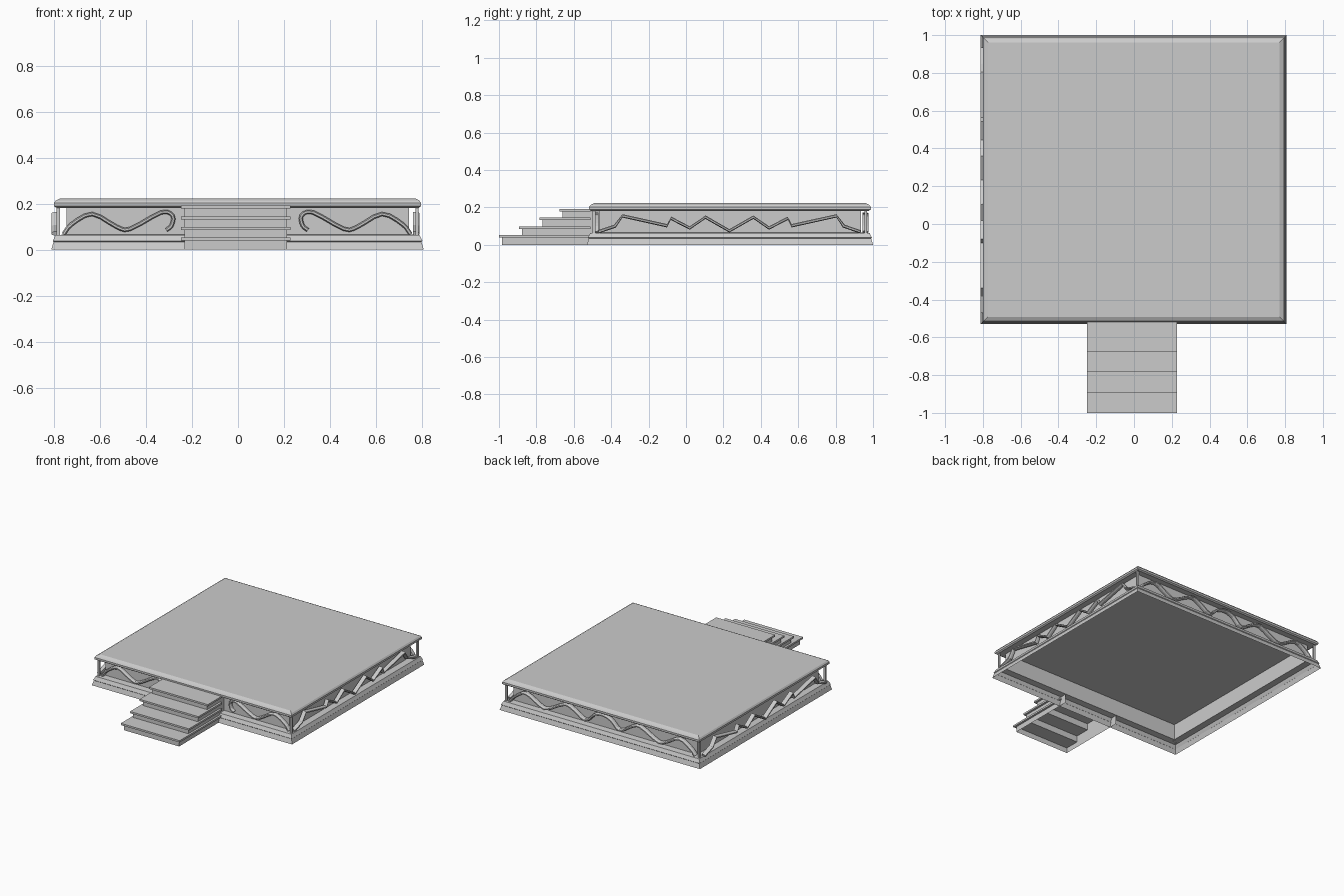
import bpy, bmesh
from mathutils import Vector

if "Cube" in bpy.data.objects:
    bpy.data.objects.remove(bpy.data.objects["Cube"])

X0, X1, Y0, Y1 = -0.812, 0.808, -0.53, 1.0   # outer footprint of the base
YC = 0.232                                   # middle of the deck in y


def finish(bm, name):
    bmesh.ops.recalc_face_normals(bm, faces=bm.faces)
    me = bpy.data.meshes.new(name)
    bm.to_mesh(me)
    bm.free()
    ob = bpy.data.objects.new(name, me)
    bpy.context.collection.objects.link(ob)
    return ob


def rect_shell(name, profile, capped):
    """Sweep an (inset, z) profile around the footprint."""
    bm = bmesh.new()
    rings = []
    for i, z in profile:
        rings.append([bm.verts.new(p) for p in (
            (X0 + i, Y0 + i, z), (X1 - i, Y0 + i, z),
            (X1 - i, Y1 - i, z), (X0 + i, Y1 - i, z))])
    for a, b in zip(rings, rings[1:]):
        for k in range(4):
            n = (k + 1) % 4
            bm.faces.new((a[k], a[n], b[n], b[k]))
    if capped:
        bm.faces.new(rings[0])
        bm.faces.new(rings[-1])
    return finish(bm, name)


def box(bm, lo, hi, skip_bottom=False):
    v = [bm.verts.new((x, y, z)) for z in (lo[2], hi[2]) for x, y in
         ((lo[0], lo[1]), (hi[0], lo[1]), (hi[0], hi[1]), (lo[0], hi[1]))]
    if not skip_bottom:
        bm.faces.new(v[:4])
    bm.faces.new(v[4:])
    for k in range(4):
        n = (k + 1) % 4
        bm.faces.new((v[k], v[n], v[n + 4], v[k + 4]))


def smooth_path(pts, steps=3):
    """Catmull-Rom through the points."""
    p = [Vector(q) for q in pts]
    p = [2 * p[0] - p[1]] + p + [2 * p[-1] - p[-2]]
    out = []
    for a, b, c, d in zip(p, p[1:], p[2:], p[3:]):
        for s in range(steps):
            t = s / steps
            out.append(0.5 * (2 * b + (c - a) * t + (2 * a - 5 * b + 4 * c - d) * t * t
                              + (3 * b - a - 3 * c + d) * t ** 3))
    return out + [p[-2]]


def ribbon(name, pts, axis, inner, outer, w=0.009):
    """Raised band along (u, z) points; bevelled section from inner to outer."""
    pts = [Vector(q) for q in pts]
    bm = bmesh.new()
    rings = []
    mid = inner + (outer - inner) * 0.6
    section = ((-w, inner), (-w, mid), (-w * 0.45, outer),
               (w * 0.45, outer), (w, mid), (w, inner))
    for k, p in enumerate(pts):
        a, b = pts[max(k - 1, 0)], pts[min(k + 1, len(pts) - 1)]
        t = (b - a).normalized()
        n = Vector((-t.y, t.x))
        ring = []
        for s, d in section:
            q = p + n * s
            ring.append(bm.verts.new((q.x, d, q.y) if axis == 'y' else (d, q.x, q.y)))
        rings.append(ring)
    for a, b in zip(rings, rings[1:]):
        for k in range(6):
            n = (k + 1) % 6
            bm.faces.new((a[k], a[n], b[n], b[k]))
    bm.faces.new(rings[0])
    bm.faces.new(rings[-1])
    return finish(bm, name)


# hollow base moulding and recessed wall
rect_shell("base_and_wall", [(0, 0), (0.01, 0.034), (0.006, 0.038), (0.012, 0.05), (0.018, 0.063),
                             (0.065, 0.066), (0.065, 0.187)], False)

# deck slab with rounded edge
rect_shell("deck_slab", [(0.022, 0.182), (0.012, 0.189), (0.012, 0.203),
                         (0.02, 0.214), (0.038, 0.223)], True)

# corner posts
bm = bmesh.new()
for x in (X0 + 0.03, X1 - 0.03):
    for y in (Y0 + 0.038, Y1 - 0.038):
        box(bm, (x - 0.007, y - 0.007, 0.06), (x + 0.007, y + 0.007, 0.186))
finish(bm, "corner_posts")

# stairs: hollow step bodies with thin overhanging treads
tops = [0.052, 0.098, 0.145, 0.192]
fronts = [-1.0, -0.893, -0.783, -0.675, -0.51]
bt, br = bmesh.new(), bmesh.new()
for k, z in enumerate(tops):
    f, back = fronts[k], fronts[k + 1]
    end = back + (0.016 if k < 3 else 0)
    box(bt, (-0.248, f, z - 0.013), (0.228, end, z))
    # side lips of the tread run back to the wall
    for x in (-0.248, 0.213):
        box(bt, (x, end, z - 0.013), (x + 0.015, -0.51, z))
    # riser and side walls down to the ground
    low = 0 if k == 0 else tops[k - 1] - 0.013
    c = [br.verts.new((x, y, h)) for h in (low, z - 0.013) for x, y in
         ((-0.233, -0.466), (-0.233, f + 0.015), (0.213, f + 0.015), (0.213, -0.466))]
    for i in range(3):
        br.faces.new((c[i], c[i + 1], c[i + 5], c[i + 4]))
finish(bt, "stair_treads")
finish(br, "stair_risers")

# front scrolls, left and right of the stairs
scroll = [(0.755, 0.067), (0.72, 0.11), (0.63, 0.155), (0.525, 0.1), (0.465, 0.09),
          (0.33, 0.162), (0.28, 0.147), (0.285, 0.105), (0.308, 0.085)]
for side, sx in (("left", -1), ("right", 1)):
    path = smooth_path([(sx * u - 0.004, z) for u, z in scroll])
    ribbon("front_scroll_" + side, path, 'y', -0.468, -0.494)

# back wave with an arch in the middle
half = [(0.75, 0.068), (0.71, 0.11), (0.62, 0.155), (0.5, 0.095), (0.44, 0.092),
        (0.31, 0.158), (0.24, 0.145), (0.14, 0.09), (0.07, 0.145)]
wave = [(-u, z) for u, z in half] + [(0, 0.165)] + half[::-1]
ribbon("back_wave", smooth_path(wave), 'y', 0.945, 0.976)

# zigzag bands on both sides, mirrored about the middle
zig = [(0.70, 0.07), (0.612, 0.1), (0.572, 0.155), (0.333, 0.102), (0.312, 0.142),
       (0.212, 0.09), (0.128, 0.148)]
band = [(YC - u, z) for u, z in zig] + [(YC, 0.075)] + [(YC + u, z) for u, z in zig[::-1]]
ribbon("right_zigzag", band, 'x', 0.762, 0.79)
ribbon("left_zigzag", band, 'x', -0.782, -0.812)
